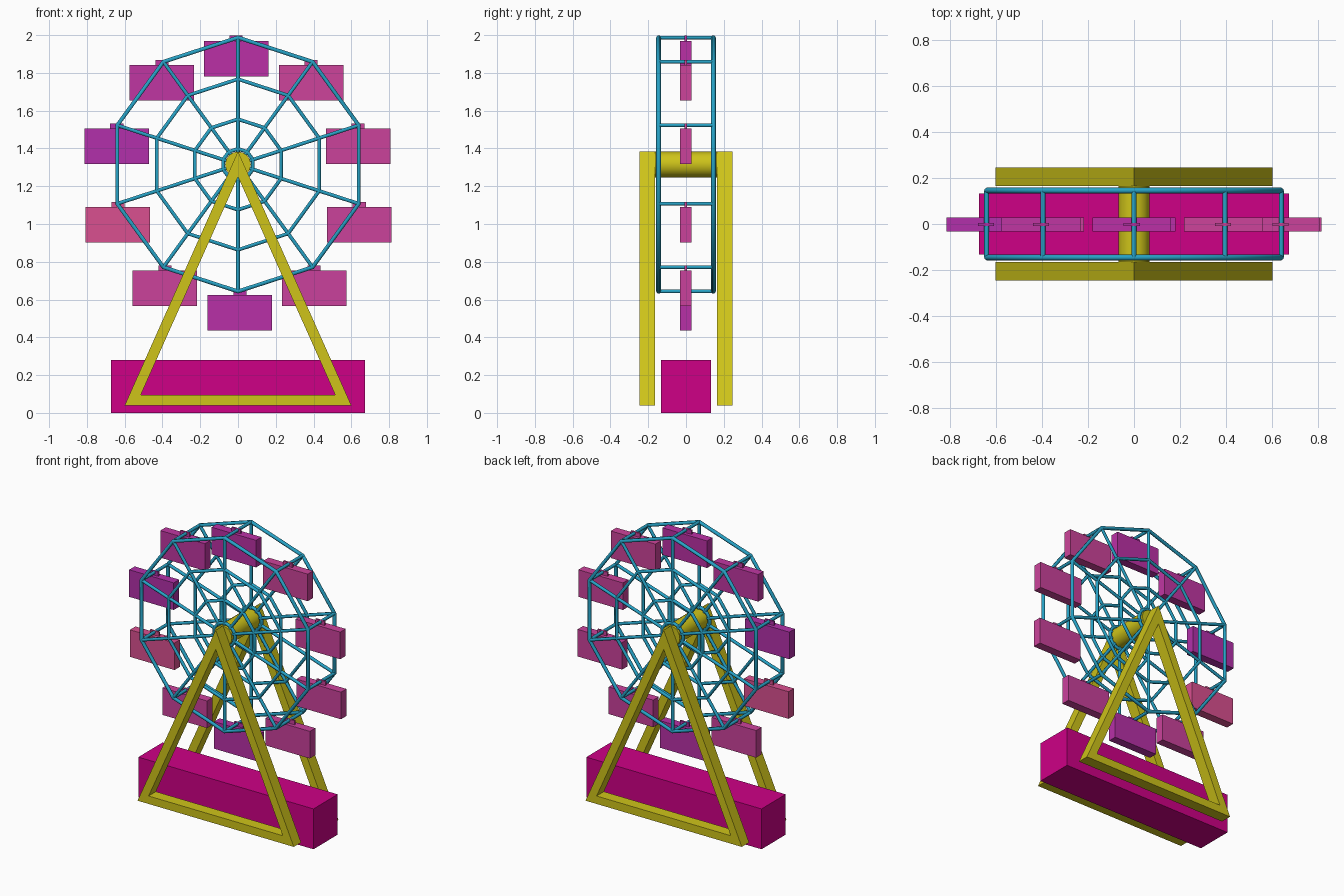
import bpy, bmesh, math

if "Cube" in bpy.data.objects:
    bpy.data.objects.remove(bpy.data.objects["Cube"])

N, CZ, R, WY, TUBE = 10, 1.315, 0.672, 0.145, 0.0125


def material(name, rgb):
    m = bpy.data.materials.new(name)
    m.diffuse_color = (*rgb, 1)
    m.use_nodes = True
    m.node_tree.nodes["Principled BSDF"].inputs["Base Color"].default_value = m.diffuse_color
    return m


BLUE = material("blue", (0.02, 0.36, 0.56))
YELLOW = material("yellow", (0.62, 0.55, 0.01))
PINK = material("pink", (0.62, 0.0, 0.24))


def box(name, center, size, mat):
    bpy.ops.mesh.primitive_cube_add(size=1, location=center)
    o = bpy.context.object
    o.name = name
    o.scale = size
    o.data.materials.append(mat)
    return o


def tubes(name, paths, radius):
    """Tubes along (points, cyclic) paths, as one curve object."""
    c = bpy.data.curves.new(name, 'CURVE')
    c.dimensions = '3D'
    c.bevel_depth = radius
    c.bevel_resolution = 1
    c.use_fill_caps = True
    for pts, cyclic in paths:
        s = c.splines.new('POLY')
        s.points.add(len(pts) - 1)
        for p, co in zip(s.points, pts):
            p.co = (*co, 1)
        s.use_cyclic_u = cyclic
        s.use_smooth = True
    c.materials.append(BLUE)
    o = bpy.data.objects.new(name, c)
    bpy.context.collection.objects.link(o)


def rim(i, r, y):
    a = math.pi / 2 + i * 2 * math.pi / N
    return (r * math.cos(a), y, CZ + r * math.sin(a))


def a_frame(name, y0, y1):
    """Triangular frame with a triangular opening."""
    outer = [(-0.6, 0.04), (0.6, 0.04), (0, 1.385)]
    inner = [(-0.515, 0.095), (0.515, 0.095), (0, 1.25)]
    bm = bmesh.new()
    o = [bm.verts.new((x, y0, z)) for x, z in outer]
    n = [bm.verts.new((x, y0, z)) for x, z in inner]
    for i in range(3):
        j = (i + 1) % 3
        bm.faces.new((o[i], o[j], n[j], n[i]))
    ext = bmesh.ops.extrude_face_region(bm, geom=bm.faces[:])
    moved = [v for v in ext["geom"] if isinstance(v, bmesh.types.BMVert)]
    bmesh.ops.translate(bm, verts=moved, vec=(0, y1 - y0, 0))
    bmesh.ops.recalc_face_normals(bm, faces=bm.faces[:])
    me = bpy.data.meshes.new(name)
    bm.to_mesh(me)
    bm.free()
    me.materials.append(YELLOW)
    bpy.context.collection.objects.link(bpy.data.objects.new(name, me))


# Base block
box("base", (0, 0, 0.14), (1.345, 0.265, 0.28), PINK)

# Support frames either side of the wheel
a_frame("front_frame", -0.245, -0.165)
a_frame("back_frame", 0.165, 0.245)

# Hub
bpy.ops.mesh.primitive_cylinder_add(vertices=16, radius=0.068, depth=0.33,
                                    location=(0, 0, CZ), rotation=(math.pi / 2, 0, 0))
hub = bpy.context.object
hub.name = "hub"
hub.data.materials.append(YELLOW)
bpy.ops.object.shade_smooth_by_angle()

# Wheel sides: concentric rings and spokes
for side, y in (("front", -WY), ("back", WY)):
    for k, r in enumerate((R, 0.452, 0.24, 0.083)):
        tubes(f"{side}_ring_{k}", [([rim(i, r, y) for i in range(N)], True)],
              TUBE if k == 0 else 0.0115)
    tubes(f"{side}_spokes", [([rim(i, 0.05, y), rim(i, R, y)], False) for i in range(N)], 0.011)

# Axles joining the two outer rings
tubes("seat_axles", [([rim(i, R, -WY), rim(i, R, WY)], False) for i in range(N)], 0.011)

# Hanging seats, each in a slightly different pink
for i in range(N):
    x, _, z = rim(i, R, 0)
    t = (0.0, 0.15, -0.25, 1.0, 0.5, -0.1, 0.45, 0.5, 0.5, 0.55)[i]
    mat = material(f"seat_pink_{i}", (0.5 + 0.2 * t, 0.03 + 0.05 * max(t, 0), 0.38 - 0.1 * t))
    dx = -0.01 * math.cos(2 * math.pi * i / N)
    box(f"seat_{i}", (x + dx, -0.002, z - 0.112), (0.342, 0.06, 0.188), mat)
    box(f"seat_hanger_{i}", (x + dx, -0.002, z - 0.008), (0.07, 0.012, 0.036), mat)
